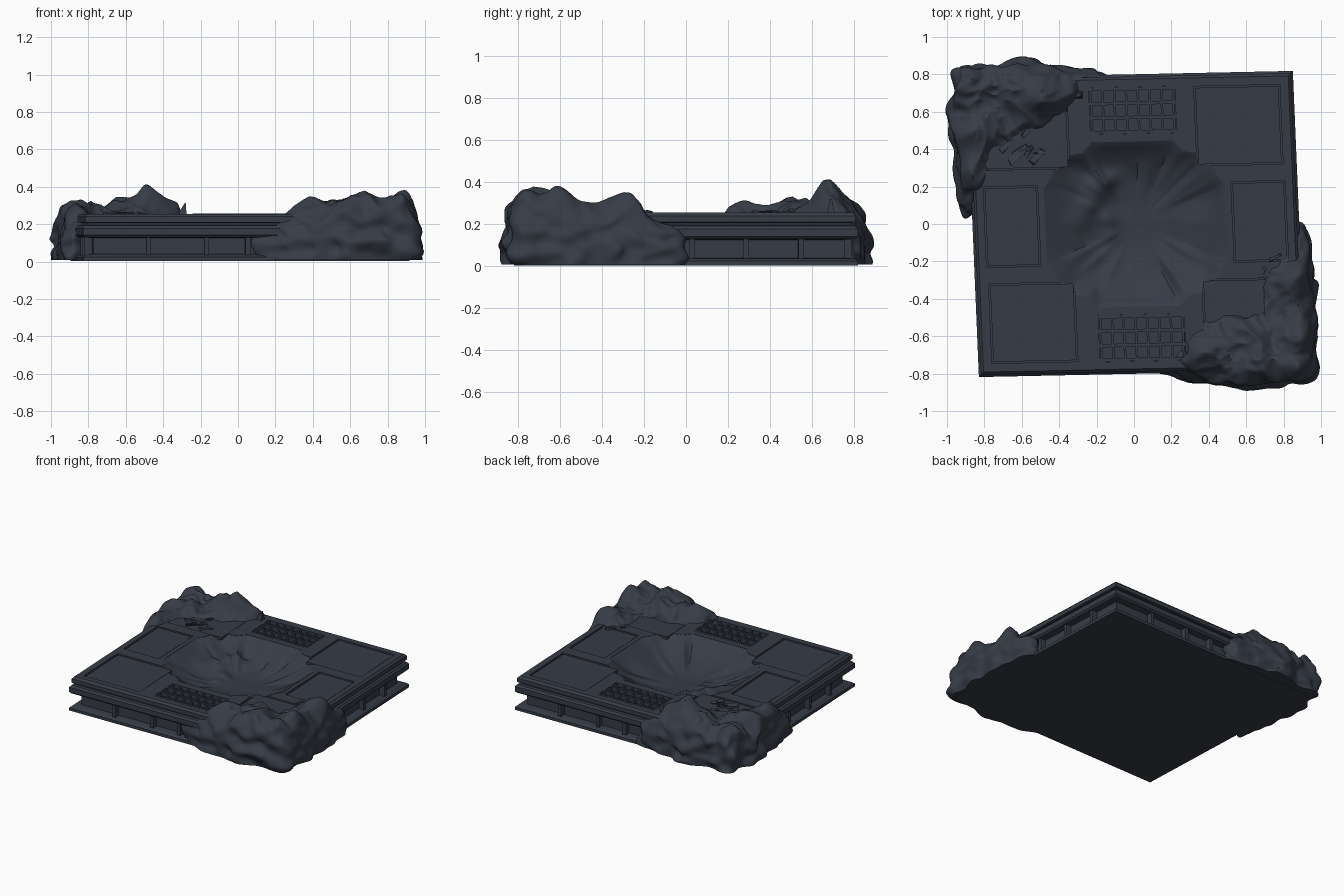
import bpy, bmesh, math, random
from mathutils import Matrix, Vector, noise

random.seed(4)
if "Cube" in bpy.data.objects:
    bpy.data.objects.remove(bpy.data.objects["Cube"])

slate = bpy.data.materials.new("dark_slate")
slate.use_nodes = True
COLOUR = (0.037, 0.045, 0.062, 1)
slate.diffuse_color = COLOUR
bsdf = slate.node_tree.nodes["Principled BSDF"]
bsdf.inputs["Base Color"].default_value = COLOUR
bsdf.inputs["Roughness"].default_value = 0.8

# The slab sits slightly askew and sheared
TURN = Matrix(((1, -0.042, 0, 0.01), (0.021, 1, 0, 0), (0, 0, 1, 0), (0, 0, 0, 1)))
HALF_X, HALF_Y, TOP = 0.873, 0.80, 0.255


def finish(name, bm, matrix=TURN, angle=35):
    bmesh.ops.recalc_face_normals(bm, faces=bm.faces)
    bm.transform(matrix)
    mesh = bpy.data.meshes.new(name)
    bm.to_mesh(mesh)
    bm.free()
    mesh.materials.append(slate)
    ob = bpy.data.objects.new(name, mesh)
    bpy.context.collection.objects.link(ob)
    smooth(ob, angle)
    return ob


def smooth(ob, angle):
    bpy.ops.object.select_all(action="DESELECT")
    ob.select_set(True)
    bpy.context.view_layer.objects.active = ob
    bpy.ops.object.shade_smooth_by_angle(angle=math.radians(angle))


def add_box(bm, centre, size, rot=0):
    m = Matrix.Translation(centre) @ Matrix.Rotation(rot, 4, "Z") @ Matrix.Diagonal((*size, 1))
    return bmesh.ops.create_cube(bm, size=1, matrix=m)["verts"]


def loft(bm, rings):
    """Join closed rings of points, capping both ends."""
    loops = [[bm.verts.new(p) for p in ring] for ring in rings]
    n = len(loops[0])
    for a, b in zip(loops, loops[1:]):
        for i in range(n):
            j = (i + 1) % n
            bm.faces.new((a[i], a[j], b[j], b[i]))
    bm.faces.new(loops[0])
    bm.faces.new(loops[-1])


def resample(points, steps, curved):
    """Closed outline through the points, straight or as a smooth spline."""
    pts, out = [Vector(p) for p in points], []
    n = len(pts)
    for i in range(n):
        p0, p1, p2, p3 = (pts[(i + k) % n] for k in (-1, 0, 1, 2))
        for k in range(steps):
            t = k / steps
            if curved:
                out.append(0.5 * (2 * p1 + (p2 - p0) * t + (2 * p0 - 5 * p1 + 4 * p2 - p3) * t * t
                                  + (3 * p1 - p0 - 3 * p2 + p3) * t ** 3))
            else:
                out.append(p1.lerp(p2, t))
    return out


def bump(x, y, bumps):
    return sum(h * math.exp(-((x - cx) ** 2 + (y - cy) ** 2) / w ** 2) for cx, cy, h, w in bumps)


def cut(target, cutter):
    mod = target.modifiers.new("cut", "BOOLEAN")
    mod.operation, mod.solver, mod.object = "DIFFERENCE", "EXACT", cutter
    bpy.context.view_layer.objects.active = target
    bpy.ops.object.modifier_apply(modifier=mod.name)
    bpy.data.objects.remove(cutter)


# Slab: stacked rectangles give the foot, recessed wall, rounded lip and top plate
edge_profile = [(0, 0.003), (0, 0.024), (0.015, 0.036), (0.06, 0.04), (0.06, 0.126), (0.012, 0.13),
                (0, 0.142), (0, 0.178), (0.012, 0.192), (0.03, 0.196), (0.03, 0.206),
                (0.012, 0.21), (0.012, 0.24), (0.026, TOP)]
bm = bmesh.new()
loft(bm, [[(sx * (HALF_X - d), sy * (HALF_Y - d), z)
           for sx, sy in ((1, 1), (-1, 1), (-1, -1), (1, -1))] for d, z in edge_profile])
slab = finish("slab", bm)

# Panels: shallow pockets, each refilled by a slightly smaller plate
panels = [(sx * 0.57, sy * 0.516, 0.46, 0.425) for sx in (1, -1) for sy in (1, -1)]
panels += [(sx * 0.662, 0, 0.29, 0.43) for sx in (1, -1)]
pockets, plates = bmesh.new(), bmesh.new()
for x, y, w, d in panels:
    add_box(pockets, (x, y, TOP), (w, d, 0.03))
    add_box(plates, (x, y, TOP - 0.016), (w - 0.016, d - 0.016, 0.02))
for side in (1, -1):
    add_box(pockets, (0.008, side * 0.608, TOP), (0.46, 0.25, 0.08))
cut(slab, finish("pocket_cutter", pockets))
finish("panel_plates", plates)

# Grilles: heavy long bars over thin cross bars in the two deep pockets
bm = bmesh.new()
for side in (1, -1):
    y = side * 0.608
    for k in range(8):
        add_box(bm, (0.008 + (k - 3.5) * 0.063, y, TOP - 0.022), (0.013, 0.25, 0.032))
    for k in range(4):
        add_box(bm, (0.008, y + (k - 1.5) * 0.077, TOP - 0.014), (0.46, 0.018, 0.03))
finish("grille_bars", bm)

# Crater: ragged bowl beneath a notched rim
quarter = [(0.465, 0.19), (0.43, 0.24), (0.385, 0.35), (0.26, 0.37), (0.21, 0.425)]
rim = quarter + [(-x, y) for x, y in quarter[::-1]]
rim += [(-x, -y) for x, y in rim]
rim = resample(rim, 7, False)
rubble = [(-0.2, 0.2, 0.05, 0.07), (-0.13, 0.24, 0.035, 0.04), (-0.24, 0.1, 0.04, 0.06),
          (-0.15, 0.03, 0.035, 0.05), (-0.14, -0.06, 0.02, 0.035), (-0.3, 0.02, 0.03, 0.07)]
rings = [[(p.x * s, p.y * s, z) for p in rim] for s, z in ((1.04, 0.3), (1.04, TOP - 0.002), (1, 0.243))]
for i in range(1, 25):
    s = 1 - i / 25
    ring = []
    for p in rim:
        a = math.atan2(p.y, p.x)
        round_p = Vector((math.cos(a), math.sin(a))) * 0.43
        q = round_p.lerp(p, s ** 2) * s
        folds = noise.noise((math.cos(a) * 6, math.sin(a) * 6, s * 1.5)) * s ** 4 * (1 - s)
        floor = noise.noise((q.x * 8, q.y * 8, 2.5)) * (1 - s)
        z = 0.243 - 0.14 * (1 - s ** 3) + 0.35 * folds + 0.015 * floor + bump(q.x, q.y, rubble)
        ring.append((q.x, q.y, min(z, 0.24)))
    rings.append(ring)
bm = bmesh.new()
loft(bm, rings)
cut(slab, finish("crater_cutter", bm))
smooth(slab, 35)

# Posts dividing the recessed wall, repeated half a turn around
bm = bmesh.new()
for s in (1, -1):
    for x in (-0.52, -0.21, 0.01, 0.32, 0.63):
        add_box(bm, (s * x, -s * (HALF_Y - 0.045), 0.083), (0.026, 0.05, 0.094))
    for y in (-0.50, -0.25, 0.01, 0.27, 0.53):
        add_box(bm, (s * (HALF_X - 0.045), s * y, 0.083), (0.05, 0.026, 0.094))
finish("wall_posts", bm)


def rock(name, centre, outline, bumps, seed):
    """Boulder mass: craggy heightfield inside, steep weathered wall at the rim."""
    c = Vector(centre)
    edge = resample(outline, 12, True)
    start = math.asin(0.8 ** 4)
    levels = [0.8 * i / 28 for i in range(1, 29)]
    levels += [math.sin(start + (math.pi / 2 - start) * i / 20) ** 0.25 for i in range(1, 21)]
    rings = []
    for s in levels:
        drop = math.sqrt(max(0, 1 - s ** 8))
        ring = []
        for e in edge:
            p = c + (e - c) * s
            lump = noise.noise((p.x * 10 + seed, p.y * 10, drop * 4))
            bulge = math.sin(math.pi * drop) if s > 0.8 else 0
            q = p + (e - c).normalized() * (0.045 * lump * s + 0.012 * bulge)
            ridge = abs(noise.noise((p.x * 6, p.y * 6, seed)))
            crag = abs(noise.noise((p.x * 14, p.y * 14, seed + 5)))
            h = 0.245 + bump(p.x, p.y, bumps) + 0.055 * (0.3 - ridge) + 0.03 * (0.3 - crag)
            ring.append((q.x, q.y, 0.008 + (h - 0.008) * drop))
        rings.append(ring)
    bm = bmesh.new()
    loft(bm, rings)
    finish(name, bm, Matrix(), 50)


rock("front_left_rocks", (0.7, -0.65),
     [(0.1, -0.77), (0.25, -0.82), (0.4, -0.85), (0.6, -0.87), (0.8, -0.84), (0.94, -0.81), (0.96, -0.68),
      (0.975, -0.5), (0.96, -0.3), (0.94, -0.1), (0.89, 0.0), (0.81, -0.06), (0.69, -0.19),
      (0.74, -0.36), (0.6, -0.46), (0.4, -0.44), (0.26, -0.53), (0.17, -0.7)],
     [(0.39, -0.68, 0.08, 0.09), (0.6, -0.62, 0.1, 0.12), (0.74, -0.74, 0.08, 0.11),
      (0.89, -0.6, 0.12, 0.1), (0.88, -0.78, 0.1, 0.08), (0.87, -0.3, 0.1, 0.1),
      (0.88, -0.44, 0.03, 0.08), (0.6, -0.8, 0.07, 0.1)], 3.3)
rock("back_right_rocks", (-0.72, 0.66),
     [(-0.14, 0.79), (-0.3, 0.83), (-0.45, 0.85), (-0.62, 0.87), (-0.8, 0.84), (-0.94, 0.83), (-0.97, 0.7),
      (-0.985, 0.55), (-0.955, 0.35), (-0.93, 0.12), (-0.89, 0.04), (-0.82, 0.12), (-0.73, 0.22),
      (-0.64, 0.33), (-0.5, 0.44), (-0.36, 0.53), (-0.25, 0.66)],
     [(-0.47, 0.67, 0.14, 0.09), (-0.62, 0.72, 0.08, 0.12), (-0.78, 0.56, 0.05, 0.1),
      (-0.9, 0.74, 0.08, 0.09), (-0.9, 0.45, 0.07, 0.1), (-0.33, 0.7, 0.05, 0.06),
      (-0.89, 0.27, 0.06, 0.08)], 8.1)

# Broken shards lying low beside the rocks
bm = bmesh.new()
for cx, cy, count in ((-0.58, 0.38, 9), (0.72, -0.22, 3)):
    for _ in range(count):
        x, y = random.gauss(cx, 0.05), random.gauss(cy, 0.03)
        size = random.uniform(0.03, 0.06)
        verts = add_box(bm, (x, y, TOP - 0.005), (size * 1.6, size * 0.5, 0.02), random.uniform(0.2, 1.0))
        for v in verts:
            v.co += Vector((random.uniform(-1, 1), random.uniform(-1, 1), random.uniform(-0.8, 0.8))) * 0.011
spike = add_box(bm, (-0.3, 0.69, 0.28), (0.05, 0.04, 0.06))
for v in spike:
    if v.co.z > 0.28:
        v.co = (-0.28, 0.69 + (v.co.y - 0.69) * 0.2, 0.32)
bmesh.ops.remove_doubles(bm, verts=bm.verts, dist=0.0005)
finish("shards", bm, Matrix())
